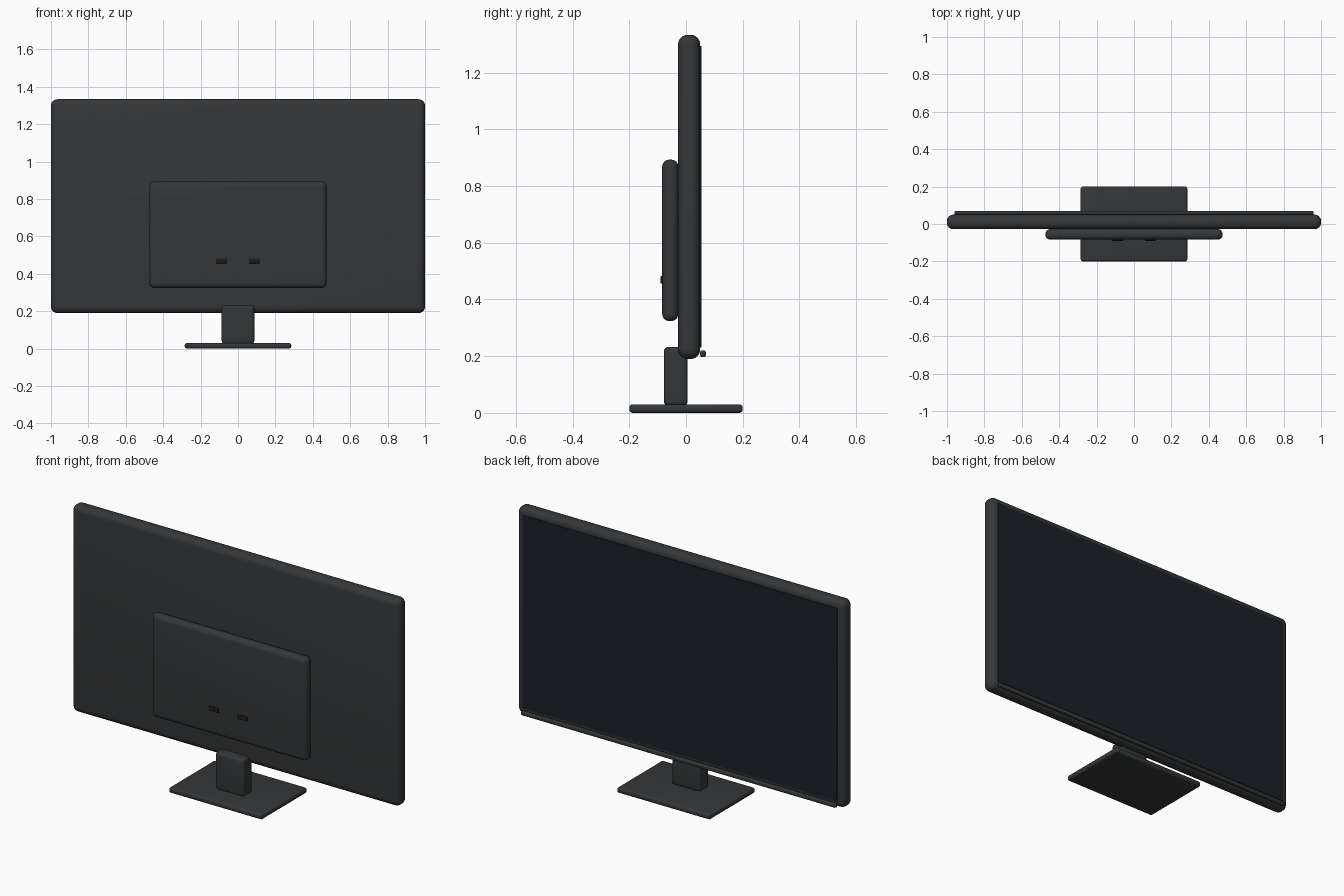
import bpy, math

if "Cube" in bpy.data.objects:
    bpy.data.objects.remove(bpy.data.objects["Cube"])


def material(name, rgb):
    m = bpy.data.materials.new(name)
    m.diffuse_color = (*rgb, 1)
    m.use_nodes = True
    m.node_tree.nodes["Principled BSDF"].inputs["Base Color"].default_value = m.diffuse_color
    return m


BODY = material("dark_plastic", (0.035, 0.037, 0.039))
GLASS = material("screen_glass", (0.011, 0.014, 0.019))
BLACK = material("black_plastic", (0.012, 0.012, 0.013))


def box(name, x, y, z, mat, bevel=0.0, segments=4):
    """Rounded box from (min, max) ranges on each axis."""
    ranges = (x, y, z)
    bpy.ops.mesh.primitive_cube_add(size=1, location=[(a + b) / 2 for a, b in ranges])
    ob = bpy.context.object
    ob.name = name
    ob.scale = [b - a for a, b in ranges]
    bpy.ops.object.transform_apply(location=False, rotation=False, scale=True)
    ob.data.materials.append(mat)
    if bevel:
        mod = ob.modifiers.new("bevel", 'BEVEL')
        mod.width = bevel
        mod.segments = segments
        bpy.ops.object.modifier_apply(modifier=mod.name)
        bpy.ops.object.shade_smooth_by_angle(angle=math.radians(35))
    return ob


# Stand
box("stand_base", (-0.285, 0.285), (-0.2, 0.2), (0, 0.03), BODY, 0.012)
box("stand_neck", (-0.087, 0.087), (-0.078, 0.006), (0.025, 0.233), BODY, 0.016)

# Display housing and screen
box("display_housing", (-1, 1), (-0.028, 0.05), (0.19, 1.333), BODY, 0.034, 6)
box("screen", (-0.96, 0.96), (0.04, 0.054), (0.23, 1.293), GLASS)

# Slim trim bar below the screen
box("lower_trim", (-0.96, 0.96), (0.05, 0.07), (0.197, 0.22), BODY, 0.007, 3)

# Rear electronics cover with two ports
box("rear_cover", (-0.473, 0.473), (-0.084, -0.027), (0.324, 0.893), BODY, 0.025, 6)
for side, name in ((-1, "left_port"), (1, "right_port")):
    cx = side * 0.088
    box(name, (cx - 0.03, cx + 0.03), (-0.09, -0.075), (0.456, 0.482), BLACK, 0.003, 2)
